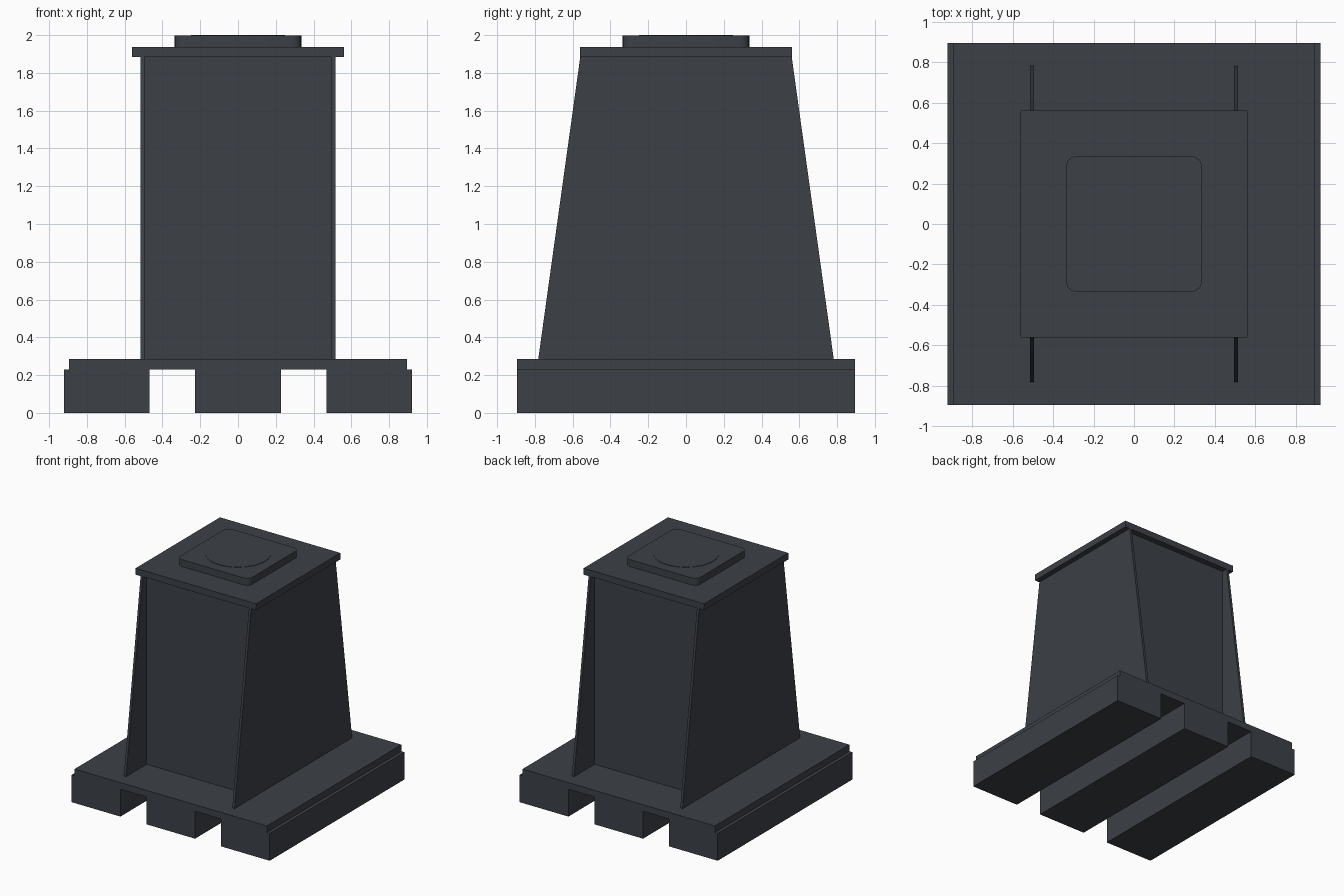
import bpy
import bmesh

default = bpy.data.objects.get("Cube")
if default:
    bpy.data.objects.remove(default, do_unlink=True)

# Single dark slate colour
slate = bpy.data.materials.new("dark_slate")
slate.use_nodes = True
colour = (0.045, 0.052, 0.062, 1)
slate.diffuse_color = colour
slate.node_tree.nodes["Principled BSDF"].inputs["Base Color"].default_value = colour


def add_object(name, bm):
    bmesh.ops.recalc_face_normals(bm, faces=bm.faces)
    mesh = bpy.data.meshes.new(name)
    bm.to_mesh(mesh)
    bm.free()
    mesh.materials.append(slate)
    obj = bpy.data.objects.new(name, mesh)
    bpy.context.collection.objects.link(obj)
    return obj


def block(name, x0, x1, half_y, z0, z1, top_half_y=None, corner=0):
    """Box centred on y, optionally tapering in y or with rounded upright corners."""
    bm = bmesh.new()
    bmesh.ops.create_cube(bm, size=2)
    for v in bm.verts:
        upper = v.co.z > 0
        half = top_half_y if upper and top_half_y else half_y
        v.co = (x1 if v.co.x > 0 else x0, v.co.y * half, z1 if upper else z0)
    if corner:
        upright = [e for e in bm.edges
                   if abs(e.verts[0].co.z - e.verts[1].co.z) > (z1 - z0) / 2]
        bmesh.ops.bevel(bm, geom=upright, offset=corner, segments=6,
                        profile=0.5, affect='EDGES')
    return add_object(name, bm)


# Base: three skids under a deck
for side, x in (("right", -0.695), ("middle", 0), ("left", 0.695)):
    block(side + "_skid", x - 0.227, x + 0.227, 0.895, 0, 0.23)
block("deck", -0.895, 0.895, 0.895, 0.23, 0.286)

# Column with tapered side plates projecting past its front and back
block("column", -0.494, 0.494, 0.51, 0.286, 1.883)
block("right_side_plate", -0.515, -0.494, 0.782, 0.286, 1.883, 0.56)
block("left_side_plate", 0.494, 0.515, 0.782, 0.286, 1.883, 0.56)

# Top: lid, rounded pad and thin disc
block("lid", -0.56, 0.56, 0.56, 1.883, 1.938)
pad = block("rounded_pad", -0.335, 0.335, 0.335, 1.938, 1.997, corner=0.05)

bm = bmesh.new()
bmesh.ops.create_cone(bm, cap_ends=True, segments=48, radius1=0.25,
                      radius2=0.25, depth=0.006)
bmesh.ops.translate(bm, verts=bm.verts, vec=(0, 0, 1.997))
disc = add_object("top_disc", bm)

# Smooth the rounded sides, keep rims sharp
bpy.ops.object.select_all(action='DESELECT')
for obj in (pad, disc):
    obj.select_set(True)
bpy.context.view_layer.objects.active = disc
bpy.ops.object.shade_smooth_by_angle()
